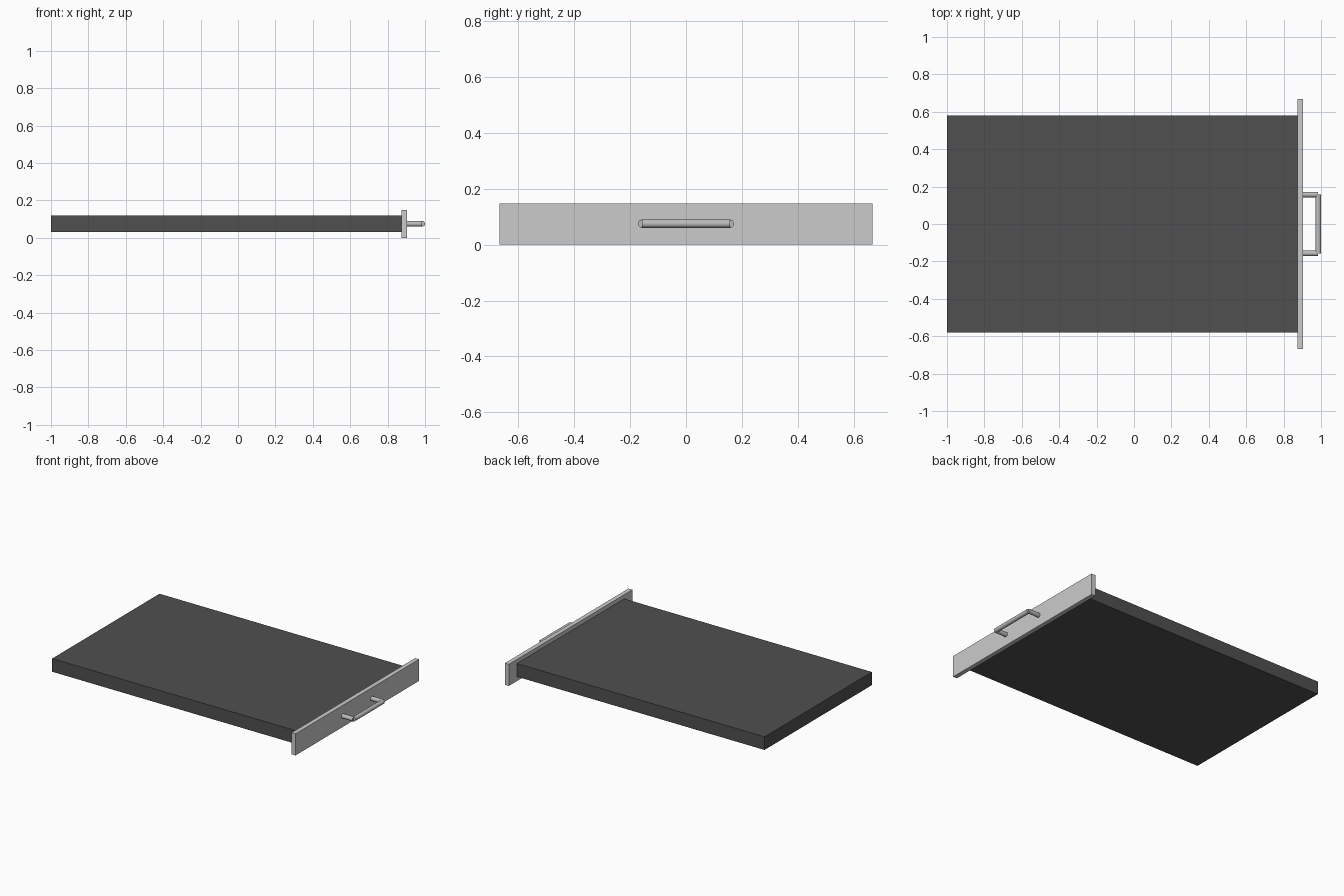
import bpy
import math

if "Cube" in bpy.data.objects:
    bpy.data.objects.remove(bpy.data.objects["Cube"])


def material(name, value):
    mat = bpy.data.materials.new(name)
    mat.diffuse_color = (value, value, value, 1)
    mat.use_nodes = True
    mat.node_tree.nodes["Principled BSDF"].inputs["Base Color"].default_value = mat.diffuse_color
    return mat


def box(name, lo, hi, mat=None):
    centre = [(a + b) / 2 for a, b in zip(lo, hi)]
    bpy.ops.mesh.primitive_cube_add(size=1, location=centre)
    ob = bpy.context.object
    ob.name = name
    ob.scale = [b - a for a, b in zip(lo, hi)]
    bpy.ops.object.transform_apply(location=False, rotation=False, scale=True)
    if mat:
        ob.data.materials.append(mat)
    return ob


def rod(name, centre, length, rotation, mat):
    bpy.ops.mesh.primitive_cylinder_add(vertices=24, radius=0.015, depth=length,
                                        location=centre, rotation=rotation)
    ob = bpy.context.object
    ob.name = name
    ob.data.materials.append(mat)
    bpy.ops.object.shade_smooth_by_angle(angle=math.radians(40))
    return ob


dark = material("dark_body", 0.08)
metal = material("handle_metal", 0.5)

# Drawer body and overhanging front panel
box("drawer_body", (-1, -0.58, 0.03), (0.873, 0.58, 0.12), dark)
box("front_panel", (0.873, -0.667, 0), (0.903, 0.667, 0.148))

# Pull handle: two posts and a crossbar
quarter = math.pi / 2
for side, y in (("left", -0.157), ("right", 0.157)):
    rod(f"handle_post_{side}", (0.943, y, 0.075), 0.084, (0, quarter, 0), metal)
rod("handle_bar", (0.985, 0, 0.075), 0.314, (quarter, 0, 0), metal)
